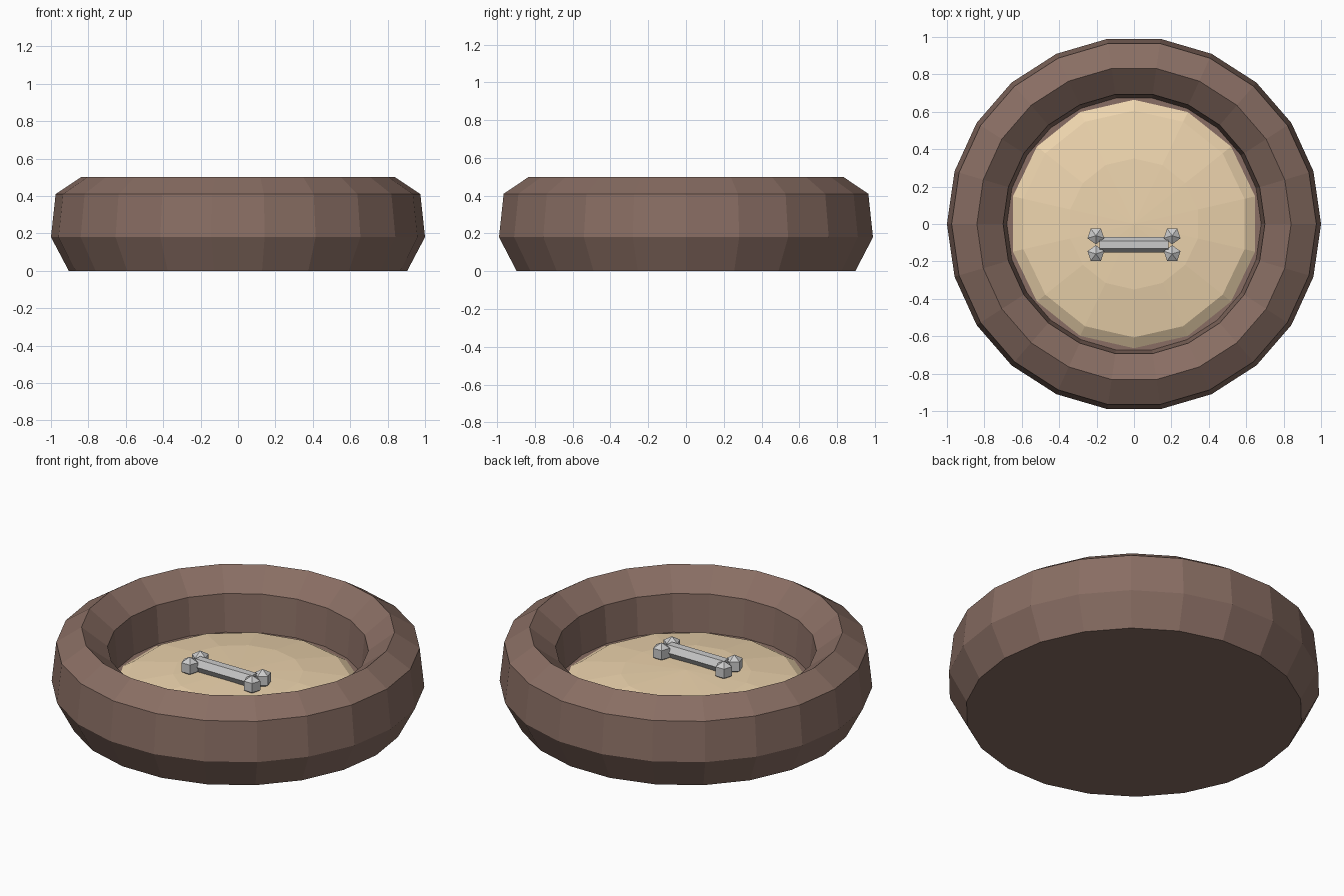
import bpy, bmesh
from math import sin, cos, pi, radians

if "Cube" in bpy.data.objects:
    bpy.data.objects.remove(bpy.data.objects["Cube"])


def material(name, rgb):
    m = bpy.data.materials.new(name)
    m.diffuse_color = (*rgb, 1)
    m.use_nodes = True
    m.node_tree.nodes["Principled BSDF"].inputs["Base Color"].default_value = m.diffuse_color
    return m


def lathe(name, profile, sides, phase=0.0, loc=(0, 0, 0), mat=None, rot=(0, 0, 0)):
    """Revolve (radius, z) points about z; radius 0 makes a pole."""
    bm = bmesh.new()
    rings = []
    for r, z in profile:
        n = 1 if r == 0 else sides
        rings.append([bm.verts.new((r * cos(phase + 2 * pi * i / sides),
                                    r * sin(phase + 2 * pi * i / sides), z)) for i in range(n)])
    for a, b in zip(rings, rings[1:]):
        for i in range(sides):
            j = (i + 1) % sides
            quad = [a[i % len(a)], a[j % len(a)], b[j % len(b)], b[i % len(b)]]
            bm.faces.new(list(dict.fromkeys(quad)))
    bmesh.ops.recalc_face_normals(bm, faces=bm.faces)
    me = bpy.data.meshes.new(name)
    bm.to_mesh(me)
    bm.free()
    ob = bpy.data.objects.new(name, me)
    bpy.context.collection.objects.link(ob)
    ob.location, ob.rotation_euler = loc, rot
    if mat:
        me.materials.append(mat)
    return ob


def ball(r, h, rings):
    """Half-circle profile for a faceted, flattened sphere."""
    pts = [(r * sin(pi * k / rings), -h * cos(pi * k / rings)) for k in range(1, rings)]
    return [(0, -h)] + pts + [(0, h)]


brown = material("brown_fabric", (0.25, 0.155, 0.125))
cream = material("cream_fabric", (0.85, 0.66, 0.42))

# Padded round wall with closed base and inner floor
lathe("bed_wall", [(0, 0), (0.905, 0), (1.0, 0.18), (0.975, 0.41), (0.84, 0.5),
                   (0.70, 0.39), (0.68, 0.17), (0, 0.17)], 22, mat=brown)

# Domed cushion
lathe("cushion", ball(0.70, 0.115, 6), 14, phase=pi / 2, loc=(0, 0, 0.148), mat=cream)

# Toy bone: hexagonal shaft and four five-sided knobs
BONE_Y, BONE_Z = -0.111, 0.292
lathe("bone_shaft", [(0, -0.185), (0.042, -0.185), (0.042, 0.185), (0, 0.185)], 6,
      phase=pi / 2, loc=(0, BONE_Y, BONE_Z), rot=(0, radians(90), 0))
for sx in (-1, 1):
    for sy in (-1, 1):
        lathe("bone_knob", ball(0.054, 0.054, 3), 5, phase=-sy * pi / 2,
              loc=(sx * 0.204, BONE_Y + sy * 0.049, BONE_Z))
